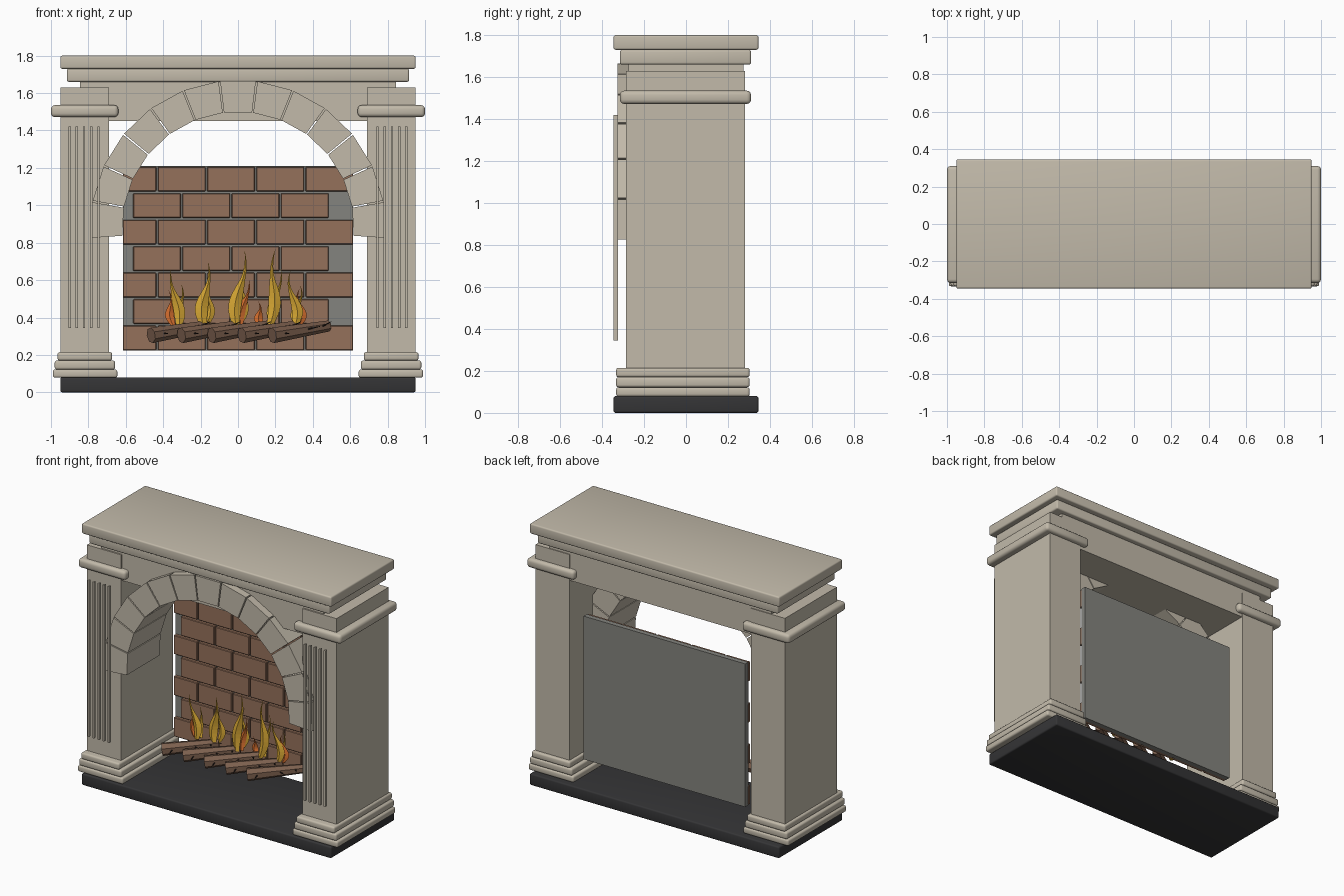
import bpy, bmesh, math
from mathutils import Vector

cube = bpy.data.objects.get("Cube")
if cube:
    bpy.data.objects.remove(cube, do_unlink=True)


def material(name, r, g, b):
    m = bpy.data.materials.new(name)
    m.use_nodes = True
    m.diffuse_color = (r, g, b, 1)
    node = next(n for n in m.node_tree.nodes if n.type == 'BSDF_PRINCIPLED')
    node.inputs["Base Color"].default_value = (r, g, b, 1)
    node.inputs["Roughness"].default_value = 0.8
    return m


STONE = material("pale_stone", 0.54, 0.49, 0.40)
BRICK = material("brown_brick", 0.30, 0.165, 0.105)
GREY = material("grey_backing", 0.23, 0.23, 0.21)
DARK = material("dark_hearth", 0.035, 0.035, 0.037)
WOOD = material("log_wood", 0.20, 0.115, 0.075)
BARK = material("dark_bark", 0.03, 0.022, 0.018)
YELLOW = material("flame_yellow", 0.70, 0.40, 0.035)
ORANGE = material("flame_orange", 0.72, 0.17, 0.03)


def finish(name, bm, mats, smooth=False):
    bmesh.ops.recalc_face_normals(bm, faces=bm.faces)
    mesh = bpy.data.meshes.new(name)
    bm.to_mesh(mesh)
    bm.free()
    for m in mats:
        mesh.materials.append(m)
    ob = bpy.data.objects.new(name, mesh)
    bpy.context.collection.objects.link(ob)
    if smooth:
        bpy.ops.object.select_all(action='DESELECT')
        ob.select_set(True)
        bpy.context.view_layer.objects.active = ob
        bpy.ops.object.shade_smooth_by_angle(angle=math.radians(40))
    return ob


def add_box(bm, x, y, z):
    """Box from (low, high) pairs."""
    v = [bm.verts.new((a, b, c)) for a in x for b in y for c in z]
    for f in ((0, 1, 3, 2), (4, 5, 7, 6), (0, 1, 5, 4),
              (2, 3, 7, 6), (0, 2, 6, 4), (1, 3, 7, 5)):
        bm.faces.new([v[i] for i in f])


def box(name, x, y, z, mat, bevel=0.0):
    bm = bmesh.new()
    add_box(bm, x, y, z)
    if bevel:
        bmesh.ops.recalc_face_normals(bm, faces=bm.faces)
        bmesh.ops.bevel(bm, geom=bm.edges[:], offset=bevel, segments=3,
                        profile=0.5, affect='EDGES')
    return finish(name, bm, [mat], bevel > 0)


def loft(bm, rings, side_index=0, cap_index=0):
    """Skin a list of equal vertex rings and cap both ends."""
    rows = [[bm.verts.new(p) for p in ring] for ring in rings]
    n = len(rows[0])
    for a, b in zip(rows, rows[1:]):
        for i in range(n):
            j = (i + 1) % n
            bm.faces.new((a[i], a[j], b[j], b[i])).material_index = side_index
    for cap in (rows[0], rows[-1]):
        bm.faces.new(cap).material_index = cap_index


def add_rod(bm, start, end, r0, r1, sides, side_index=0, cap_index=0):
    start, end = Vector(start), Vector(end)
    q = (end - start).to_track_quat('Z', 'Y')
    rings = []
    for c, r in ((start, r0), (end, r1)):
        rings.append([c + q @ Vector((r * math.cos(t), r * math.sin(t), 0))
                      for t in (math.tau * i / sides for i in range(sides))])
    loft(bm, rings, side_index, cap_index)


# Hearth slab, beam and mantel shelves
box("hearth_slab", (-0.95, 0.95), (-0.345, 0.345), (0, 0.08), DARK, 0.01)
box("beam", (-0.845, 0.845), (-0.275, 0.275), (1.45, 1.67), STONE)
box("lower_shelf", (-0.915, 0.915), (-0.315, 0.31), (1.66, 1.73), STONE, 0.01)
box("mantel_shelf", (-0.95, 0.95), (-0.345, 0.345), (1.73, 1.80), STONE, 0.01)

# Pillars with stepped bases, capitals and raised strips
for side, s in (("left", 1), ("right", -1)):
    def span(a, b):
        return tuple(sorted((s * a, s * b)))
    box(side + "_pillar", span(0.69, 0.95), (-0.285, 0.28), (0.08, 1.63), STONE)
    box(side + "_capital", span(0.64, 1.0), (-0.315, 0.31), (1.472, 1.535), STONE, 0.02)
    for i, (a, b, z0, z1) in enumerate(((0.645, 0.99, 0.078, 0.122),
                                        (0.657, 0.98, 0.122, 0.17),
                                        (0.673, 0.965, 0.17, 0.215))):
        box(f"{side}_base_{i + 1}", span(a, b), (-0.333, 0.303), (z0, z1), STONE, 0.012)
    bm = bmesh.new()
    for i in range(5):
        c = 0.746 + 0.0385 * i
        add_box(bm, span(c - 0.006, c + 0.006), (-0.345, -0.325), (0.345, 1.42))
    finish(side + "_pillar_strips", bm, [STONE])

# Arch of thirteen wedge stones
STEP, GAP = 14.5, 0.6
bm = bmesh.new()
for i in range(13):
    a0 = math.radians(-4.25 + STEP * i + GAP / 2)
    a1 = math.radians(-4.25 + STEP * (i + 1) - GAP / 2)
    profile = [(r * math.cos(a), 0.88 + r * math.sin(a))
               for r, a in ((0.62, a0), (0.79, a0), (0.79, a1), (0.62, a1))]
    loft(bm, [[(x, y, z) for x, z in profile] for y in (-0.327, 0.03)])
finish("arch_stones", bm, [STONE])

# Fire back with staggered bricks
box("fire_back", (-0.615, 0.615), (0.2, 0.235), (0.225, 1.21), GREY)
PITCH, ROW = 0.2635, 0.1415
bm = bmesh.new()
for row in range(7):
    z = 0.225 + ROW * row
    if row % 2:
        edges = [-0.565 + PITCH * i for i in range(5)]
    else:
        edges = [-0.62] + [-0.433 + PITCH * i for i in range(4)] + [0.62]
    for a, b in zip(edges, edges[1:]):
        add_box(bm, (a + 0.004, b - 0.004), (0.178, 0.205), (z, z + ROW - 0.01))
bmesh.ops.recalc_face_normals(bm, faces=bm.faces)
bmesh.ops.bevel(bm, geom=bm.edges[:], offset=0.004, segments=1, affect='EDGES')
finish("bricks", bm, [BRICK])

# Slanted logs with thin twigs
for i in range(5):
    x = -0.465 + 0.162 * i
    start = Vector((x, -0.16, 0.305))
    end = Vector((x + 0.30, 0.03, 0.355))
    bm = bmesh.new()
    add_rod(bm, start, end, 0.043, 0.03, 7, 0, 0)
    for t, d in ((0.2, (0.03, -0.09, 0.0)), (0.55, (0.09, -0.06, 0.02)),
                 (0.7, (0.1, 0.07, 0.01)), (0.85, (0.06, -0.08, 0.03))):
        root = start.lerp(end, t)
        add_rod(bm, root, root + Vector(d), 0.006, 0.002, 5, 1, 1)
    finish(f"log_{i + 1}", bm, [WOOD, BARK])


def flame(name, x, y, z, height, lean, sway, width, mat):
    """Tapered, swaying tongue with a diamond cross-section."""
    rings, n = [], 14
    for k in range(n + 1):
        t = k / n
        cx = x + lean * t - sway * math.sin(math.tau * t * 0.95)
        w = width * (0.45 + 1.1 * math.sin(math.pi * min(t * 1.5, 1)) * 0.5)
        w *= max(1 - t ** 2.2, 0.02)
        cy, cz = y + 0.012 * math.sin(5 * t), z + height * t
        rings.append([(cx - w, cy, cz), (cx, cy - 0.55 * w, cz),
                      (cx + w, cy, cz), (cx, cy + 0.55 * w, cz)])
    bm = bmesh.new()
    loft(bm, rings)
    finish(name, bm, [mat])


# Flames: x, height, lean, sway, half width
for i, (x, h, lean, sway, w) in enumerate((
        (-0.315, 0.30, -0.04, -0.012, 0.034), (-0.185, 0.34, 0.02, 0.016, 0.038),
        (-0.010, 0.40, 0.04, 0.018, 0.038), (0.170, 0.41, 0.035, -0.016, 0.036),
        (0.305, 0.29, -0.02, -0.018, 0.032))):
    flame(f"yellow_flame_{i + 1}", x, 0.0, 0.355, h, lean, sway, w, YELLOW)
    flame(f"yellow_tongue_{i + 1}", x + 0.012, 0.03, 0.355, h * 0.75,
          lean * 0.6 + 0.02, -sway, w * 0.7, YELLOW)
for i, (x, h, lean, sway) in enumerate((
        (-0.345, 0.19, -0.03, 0.012), (0.015, 0.25, 0.04, 0.012),
        (0.125, 0.13, -0.02, 0.01), (0.325, 0.20, 0.01, -0.016))):
    flame(f"orange_flame_{i + 1}", x, 0.02, 0.355, h, lean, sway, 0.026, ORANGE)
